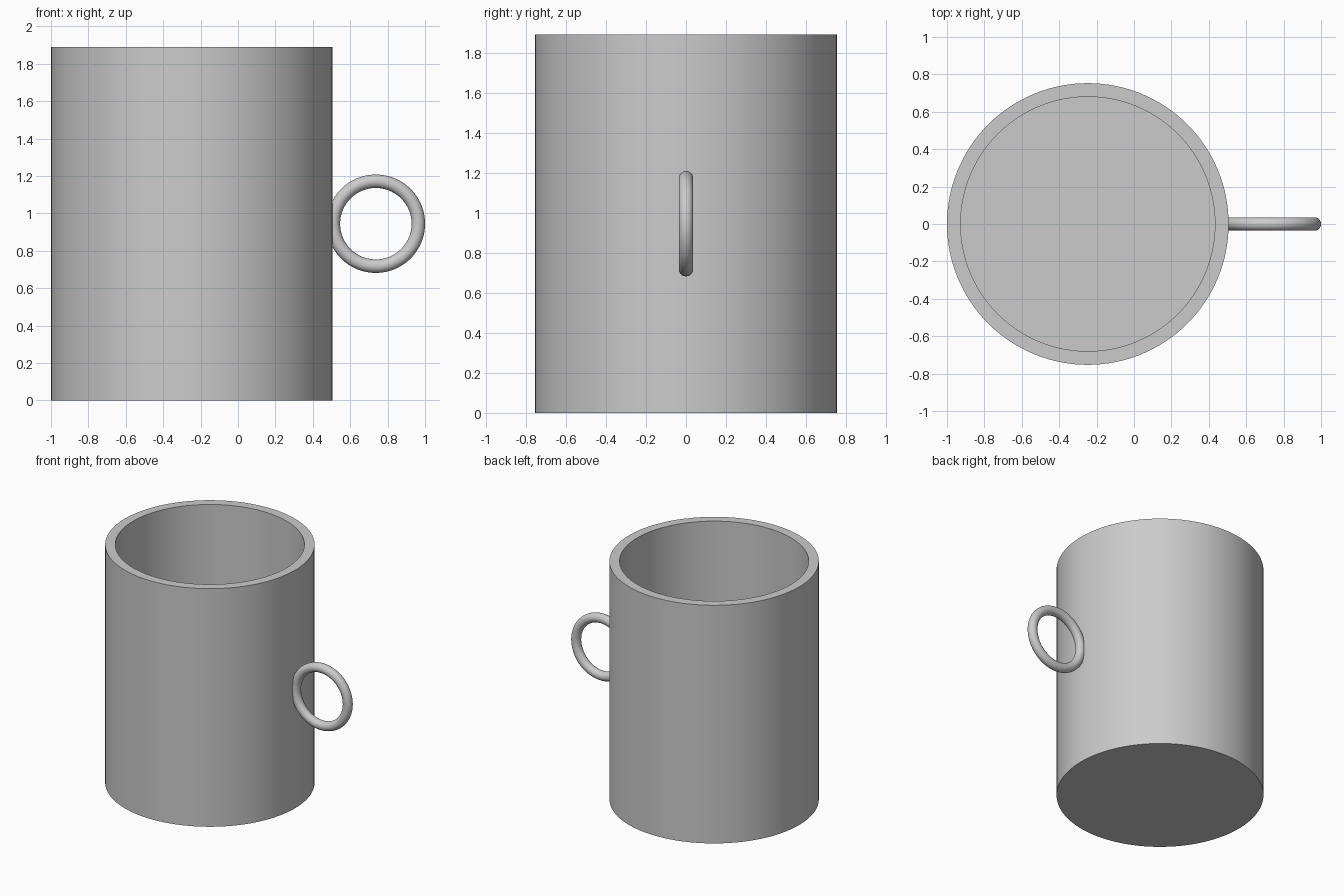
import bpy, bmesh, math

cube = bpy.data.objects.get("Cube")
if cube:
    bpy.data.objects.remove(cube, do_unlink=True)

HEIGHT, OUTER, INNER, FLOOR = 1.89, 0.753, 0.68, 0.073
CENTRE_X = OUTER - 1.0
SEGMENTS = 128

grey = bpy.data.materials.new("plain grey")
grey.use_nodes = True
colour = (0.6, 0.6, 0.6, 1)
grey.diffuse_color = colour
grey.node_tree.nodes["Principled BSDF"].inputs["Base Color"].default_value = colour


def finish(obj, name):
    obj.name = obj.data.name = name
    obj.data.materials.append(grey)
    bpy.ops.object.shade_smooth_by_angle(angle=math.radians(30))


# Mug body: solid cylinder whose top is inset to a rim and sunk to the floor
bpy.ops.mesh.primitive_cylinder_add(vertices=SEGMENTS, radius=OUTER, depth=HEIGHT,
                                    location=(CENTRE_X, 0, HEIGHT / 2))
body = bpy.context.object
bm = bmesh.new()
bm.from_mesh(body.data)
top = next(f for f in bm.faces if f.normal.z > 0.9)
bmesh.ops.inset_region(bm, faces=[top], thickness=OUTER - INNER)
well = bmesh.ops.extrude_discrete_faces(bm, faces=[top])["faces"][0]
bmesh.ops.translate(bm, verts=well.verts, vec=(0, 0, FLOOR - HEIGHT))
bm.to_mesh(body.data)
bm.free()
finish(body, "mug_body")

# Ring handle, sunk slightly into the wall
bpy.ops.mesh.primitive_torus_add(major_radius=0.227, minor_radius=0.036,
                                 major_segments=96, minor_segments=32,
                                 location=(0.737, 0, HEIGHT / 2),
                                 rotation=(math.pi / 2, 0, 0))
finish(bpy.context.object, "ring_handle")
